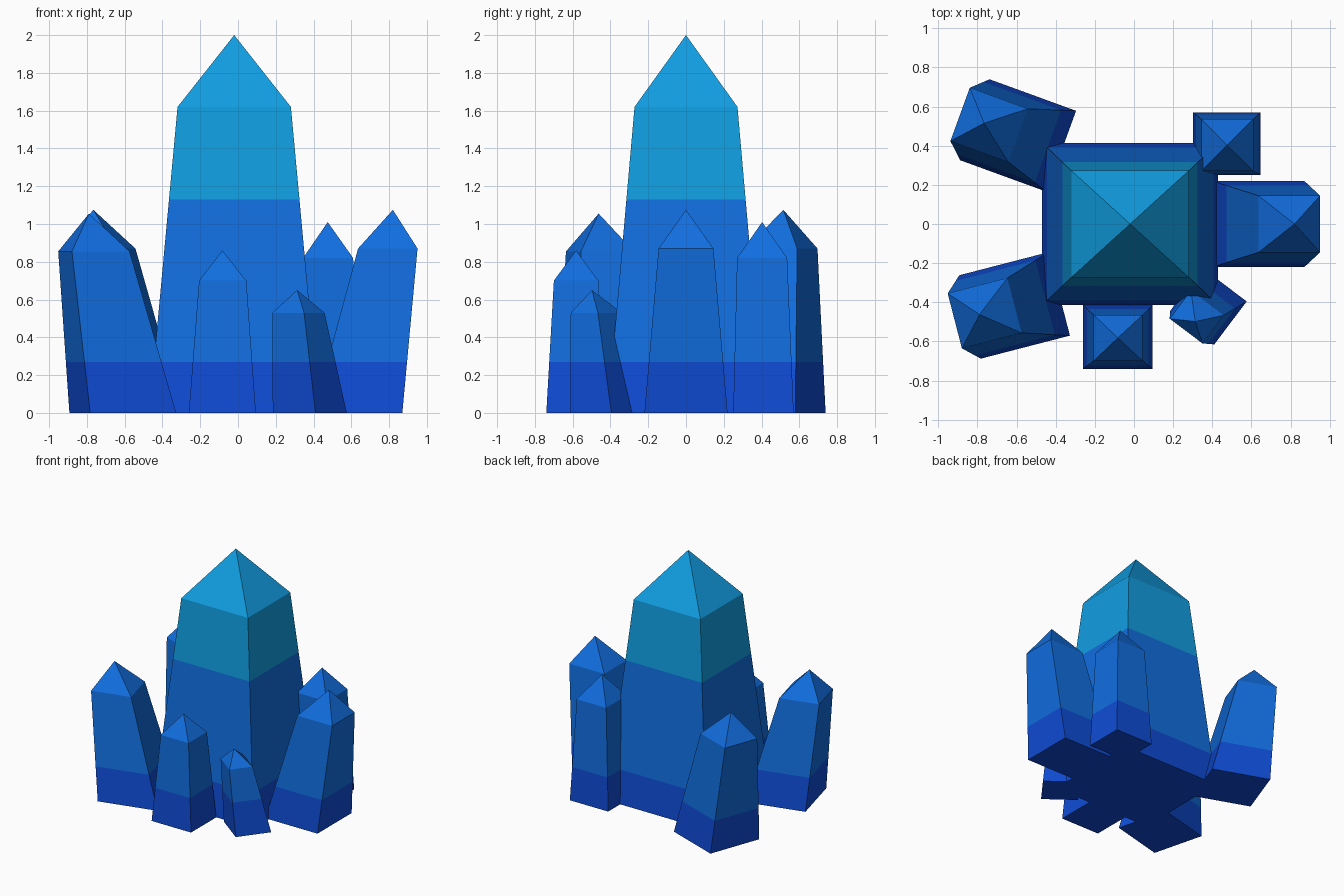
import bpy, bmesh
from math import radians
from mathutils import Vector, Matrix

if "Cube" in bpy.data.objects:
    bpy.data.objects.remove(bpy.data.objects["Cube"])


def material(name, rgb):
    mat = bpy.data.materials.new(name)
    lin = [((c / 255 + 0.055) / 1.055) ** 2.4 for c in rgb]
    mat.diffuse_color = (*lin, 1)
    mat.use_nodes = True
    mat.node_tree.nodes["Principled BSDF"].inputs["Base Color"].default_value = mat.diffuse_color
    return mat


# Colour bands by height: deep blue foot, blue body, cyan top
MATS = [material("deep_blue", (15, 76, 214)),
        material("blue", (17, 110, 224)),
        material("cyan", (17, 158, 226))]
BANDS = (0.27, 1.13)


def ring(bm, centre, size, angle, z):
    rot = Matrix.Rotation(radians(angle), 2)
    out = []
    for sx, sy in ((-1, -1), (1, -1), (1, 1), (-1, 1)):
        p = rot @ Vector((sx * size[0] / 2, sy * size[1] / 2))
        out.append(bm.verts.new((centre[0] + p.x, centre[1] + p.y, z)))
    return out


def crystal(name, base, base_size, angle, top, top_size, shoulder, apex):
    """Tapered four-sided shaft with a pyramid tip."""
    bm = bmesh.new()
    lo = ring(bm, base, base_size, angle, 0)
    hi = ring(bm, top, top_size, angle, shoulder)
    tip = bm.verts.new(apex)
    bm.faces.new(lo[::-1])
    for i in range(4):
        j = (i + 1) % 4
        bm.faces.new((lo[i], lo[j], hi[j], hi[i]))
        bm.faces.new((hi[i], hi[j], tip))
    # cut the colour bands
    for z in BANDS:
        bmesh.ops.bisect_plane(bm, geom=bm.verts[:] + bm.edges[:] + bm.faces[:],
                               plane_co=(0, 0, z), plane_no=(0, 0, 1))
    bmesh.ops.recalc_face_normals(bm, faces=bm.faces[:])
    for f in bm.faces:
        f.material_index = sum(f.calc_center_median().z > z for z in BANDS)
    mesh = bpy.data.meshes.new(name)
    bm.to_mesh(mesh)
    bm.free()
    for m in MATS:
        mesh.materials.append(m)
    obj = bpy.data.objects.new(name, mesh)
    bpy.context.collection.objects.link(obj)


def leaning_crystal(name, base, angle, shoulder, height):
    """Large side crystal that leans outward along its angle."""
    out = Matrix.Rotation(radians(angle), 2) @ Vector((1, 0))
    base = Vector(base)
    tip = base + out * 0.185
    crystal(name, base, (0.47, 0.44), angle, base + out * 0.158,
            (0.315, 0.29), shoulder, (tip.x, tip.y, height))


# Central crystal
crystal("main_crystal", (-0.02, 0), (0.90, 0.83), 0,
        (-0.02, 0), (0.60, 0.545), 1.62, (-0.02, 0, 2.0))

# Three large leaning crystals
leaning_crystal("right_crystal", (0.635, 0), 0, 0.87, 1.075)
leaning_crystal("back_left_crystal", (-0.592, 0.452), 160, 0.87, 1.075)
leaning_crystal("front_left_crystal", (-0.61, -0.416), 194.5, 0.855, 1.055)

# Upright and small crystals
crystal("back_right_crystal", (0.475, 0.41), (0.345, 0.32), 0,
        (0.477, 0.403), (0.265, 0.265), 0.82, (0.475, 0.403, 1.01))
crystal("front_crystal", (-0.083, -0.577), (0.355, 0.325), 0,
        (-0.081, -0.582), (0.25, 0.235), 0.70, (-0.083, -0.582, 0.86))
crystal("small_front_crystal", (0.38, -0.42), (0.275, 0.283), 53,
        (0.32, -0.475), (0.18, 0.21), 0.53, (0.313, -0.498, 0.65))
